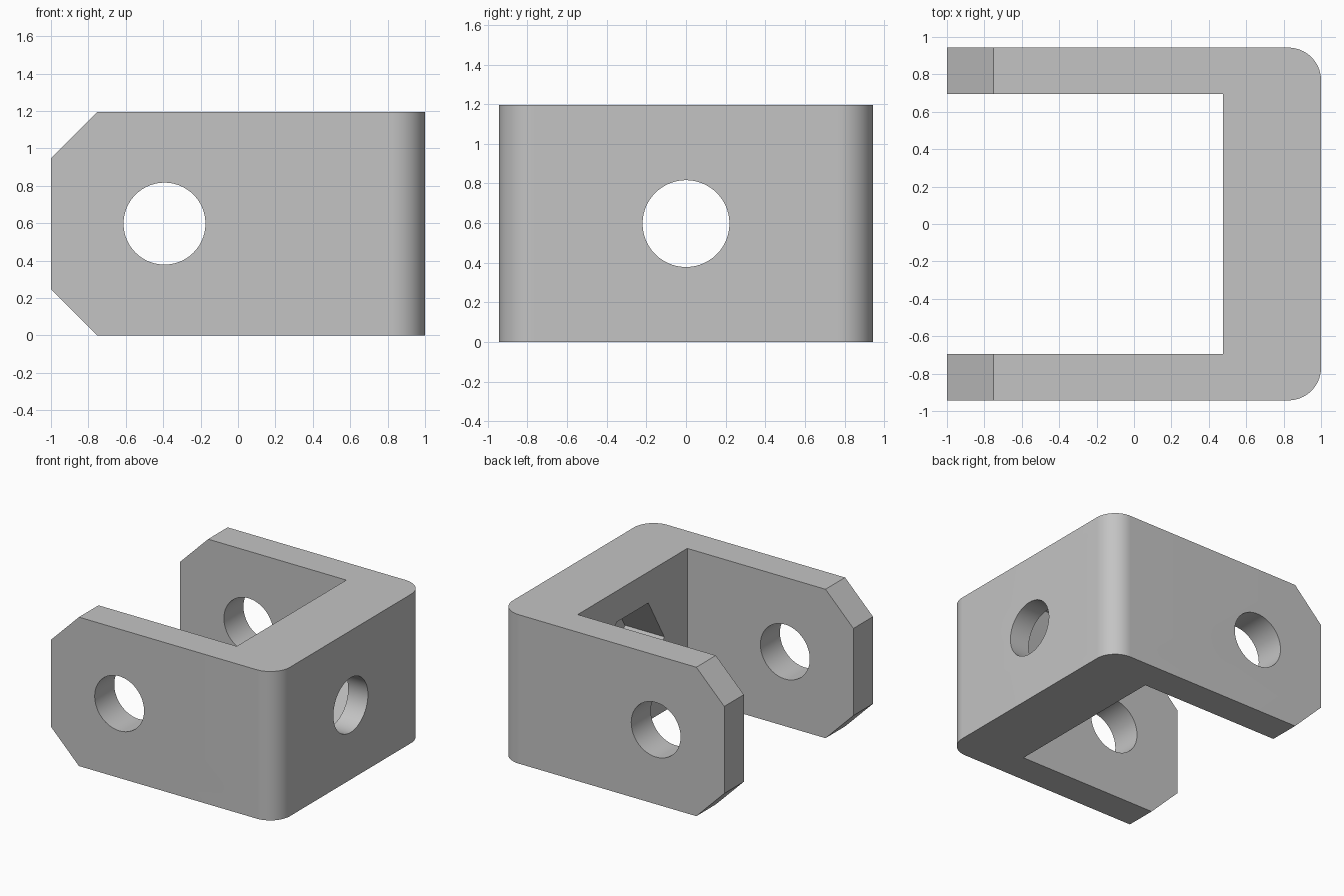
import bpy, bmesh, math
from mathutils import Matrix, Vector

HALF_Y, HEIGHT, CHAMFER = 0.943, 1.195, 0.248
MID_Z = HEIGHT / 2
HOLE_R = 0.219

cube = bpy.data.objects.get("Cube")
if cube:
    bpy.data.objects.remove(cube, do_unlink=True)

grey = bpy.data.materials.new("plain grey")
grey.use_nodes = True
grey.diffuse_color = (0.55, 0.55, 0.55, 1)
grey.node_tree.nodes["Principled BSDF"].inputs["Base Color"].default_value = (0.55, 0.55, 0.55, 1)


def make_object(name, bm):
    bmesh.ops.recalc_face_normals(bm, faces=bm.faces[:])
    mesh = bpy.data.meshes.new(name)
    bm.to_mesh(mesh)
    bm.free()
    mesh.materials.append(grey)
    obj = bpy.data.objects.new(name, mesh)
    bpy.context.collection.objects.link(obj)
    return obj


def drill(name, sides, radius, length, centre, axis):
    """Prism cutter lying along the x or y axis."""
    bm = bmesh.new()
    turn = Matrix.Rotation(math.pi / 2, 4, "Y" if axis == "x" else "X")
    bmesh.ops.create_cone(bm, cap_ends=True, segments=sides, radius1=radius,
                          radius2=radius, depth=length,
                          matrix=Matrix.Translation(centre) @ turn)
    return make_object(name, bm)


# Body: chamfered side silhouette extruded across the width
bm = bmesh.new()
c = CHAMFER
profile = [(1, 0), (1, HEIGHT), (c - 1, HEIGHT), (-1, HEIGHT - c), (-1, c), (c - 1, 0)]
face = bm.faces.new([bm.verts.new((x, -HALF_Y, z)) for x, z in profile])
extruded = bmesh.ops.extrude_face_region(bm, geom=[face])["geom"]
bmesh.ops.translate(bm, vec=(0, 2 * HALF_Y, 0),
                    verts=[v for v in extruded if isinstance(v, bmesh.types.BMVert)])

# Rounded vertical corners at the closed end
corners = [e for e in bm.edges
           if all(v.co.x > 0.99 for v in e.verts)
           and abs(e.verts[0].co.y - e.verts[1].co.y) < 0.01]
bmesh.ops.bevel(bm, geom=corners, offset=0.175, segments=20, profile=0.5, affect="EDGES")
bracket = make_object("clevis_bracket", bm)

# Opening between the arms
bm = bmesh.new()
bmesh.ops.create_cube(bm, size=1, matrix=Matrix.Translation((-0.5125, 0, MID_Z))
                      @ Matrix.Diagonal((1.975, 1.39, 2, 1)))
opening = make_object("opening_cutter", bm)

# Pin hole, wall hole and hexagonal nut pocket
cutters = [
    opening,
    drill("pin_hole_cutter", 96, HOLE_R, 3, Vector((-0.393, 0, MID_Z)), "y"),
    drill("wall_hole_cutter", 96, HOLE_R, 0.8, Vector((1.0, 0, MID_Z)), "x"),
    drill("nut_pocket_cutter", 6, 0.402, 0.5, Vector((0.575, 0, MID_Z)), "x"),
]
for cutter in cutters:
    cutter.hide_render = True
    cut = bracket.modifiers.new(cutter.name, "BOOLEAN")
    cut.operation = "DIFFERENCE"
    cut.solver = "EXACT"
    cut.object = cutter

# Bake the cuts and drop the helpers
graph = bpy.context.evaluated_depsgraph_get()
baked = bpy.data.meshes.new_from_object(bracket.evaluated_get(graph))
bracket.modifiers.clear()
bracket.data = baked
for cutter in cutters:
    bpy.data.objects.remove(cutter, do_unlink=True)

# Smooth curves, sharp edges
for obj in bpy.context.selected_objects:
    obj.select_set(False)
bracket.select_set(True)
bpy.context.view_layer.objects.active = bracket
bpy.ops.object.shade_smooth_by_angle(angle=math.radians(30))
